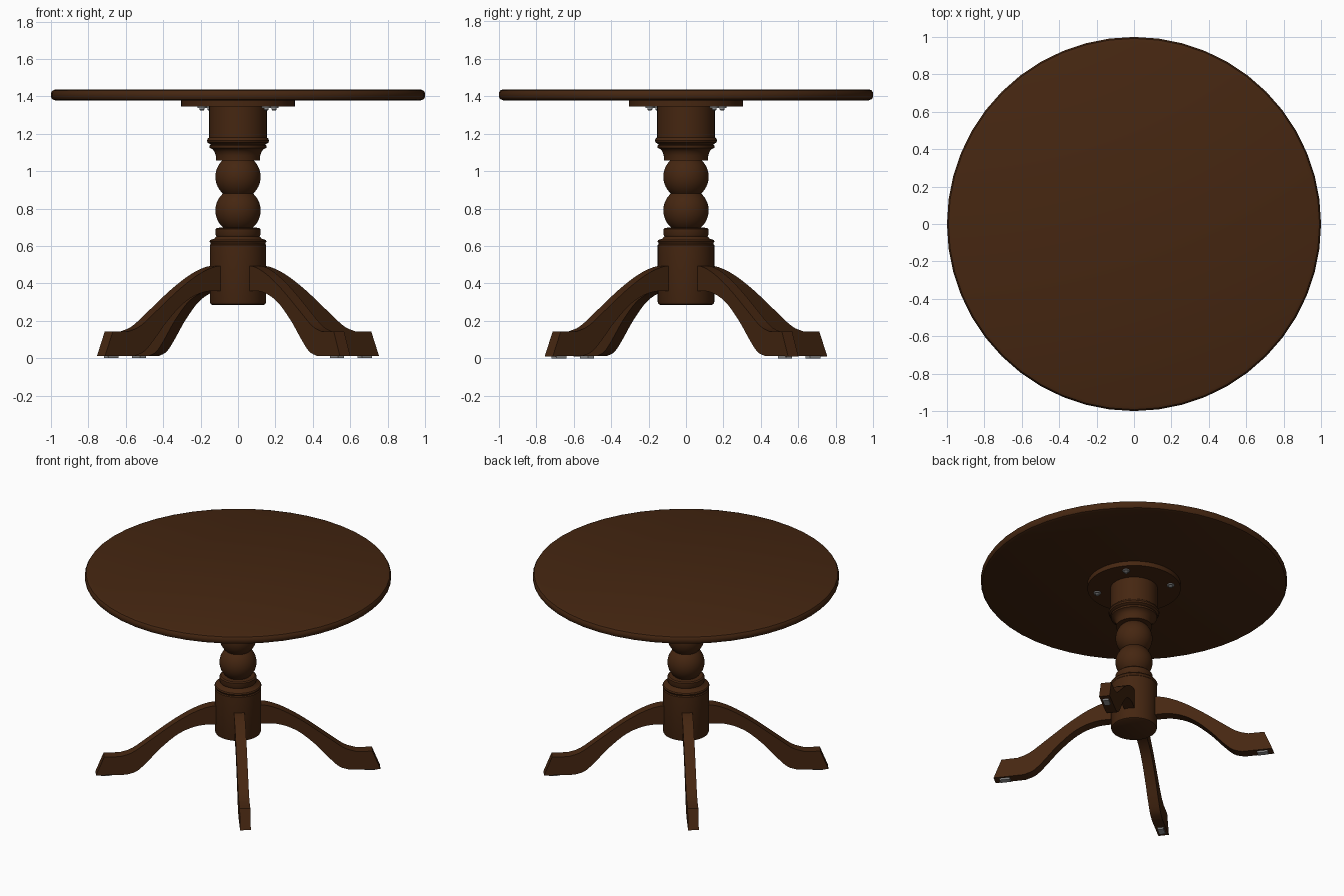
import bpy, bmesh, math
from mathutils import Matrix, Vector

if "Cube" in bpy.data.objects:
    bpy.data.objects.remove(bpy.data.objects["Cube"])


def material(name, rgb):
    m = bpy.data.materials.new(name)
    m.diffuse_color = (*rgb, 1)
    m.use_nodes = True
    m.node_tree.nodes["Principled BSDF"].inputs["Base Color"].default_value = m.diffuse_color
    return m


WOOD = material("dark_brown_wood", (0.060, 0.0195, 0.0055))
METAL = material("grey_metal", (0.30, 0.30, 0.30))


def finish(name, bm, mat, angle=35):
    bmesh.ops.recalc_face_normals(bm, faces=bm.faces)
    me = bpy.data.meshes.new(name)
    bm.to_mesh(me)
    bm.free()
    me.materials.append(mat)
    ob = bpy.data.objects.new(name, me)
    bpy.context.collection.objects.link(ob)
    bpy.ops.object.select_all(action='DESELECT')
    ob.select_set(True)
    bpy.context.view_layer.objects.active = ob
    bpy.ops.object.shade_smooth_by_angle(angle=math.radians(angle))
    return ob


def lathe(name, profile, mat, sides=48, loc=(0, 0, 0)):
    """Revolve a (radius, z) profile and cap both ends."""
    bm = bmesh.new()
    rings = []
    for r, z in profile:
        rings.append([bm.verts.new((loc[0] + r * math.cos(2 * math.pi * i / sides),
                                    loc[1] + r * math.sin(2 * math.pi * i / sides),
                                    loc[2] + z)) for i in range(sides)])
    for a, b in zip(rings, rings[1:]):
        for i in range(sides):
            j = (i + 1) % sides
            bm.faces.new((a[i], a[j], b[j], b[i]))
    bm.faces.new(rings[0][::-1])
    bm.faces.new(rings[-1])
    return finish(name, bm, mat)


def ball(zc, r, z0, z1, n=14):
    """Arc of a turned ball between two heights."""
    t0, t1 = math.asin((z0 - zc) / r), math.asin((z1 - zc) / r)
    return [(r * math.cos(t0 + (t1 - t0) * i / n), zc + r * math.sin(t0 + (t1 - t0) * i / n))
            for i in range(n + 1)]


# Round top with eased edge, and mounting plate below it
lathe("table_top", [(0.975, 1.378), (0.992, 1.384), (1.0, 1.396), (1.0, 1.418),
                    (0.992, 1.431), (0.975, 1.437)], WOOD)
lathe("mounting_plate", [(0.305, 1.345), (0.305, 1.379)], WOOD)

# Turned pedestal, in three parts
lathe("pedestal_base", [(0.138, 0.285), (0.147, 0.29), (0.151, 0.302), (0.151, 0.605),
                        (0.146, 0.611), (0.148, 0.618), (0.153, 0.624), (0.148, 0.632),
                        (0.125, 0.640), (0.116, 0.652), (0.120, 0.660), (0.120, 0.690),
                        (0.112, 0.697), (0.07, 0.699)], WOOD)
lathe("pedestal_balls", ball(0.79, 0.121, 0.69, 0.88) + ball(0.97, 0.121, 0.88, 1.065)[1:], WOOD)
lathe("pedestal_collar", [(0.118, 1.058), (0.119, 1.085), (0.126, 1.105), (0.138, 1.118),
                          (0.151, 1.124), (0.153, 1.136), (0.145, 1.143), (0.162, 1.152),
                          (0.166, 1.163), (0.162, 1.174), (0.154, 1.180), (0.154, 1.346)], WOOD)


def curve(points, steps=4):
    """Smooth a list of 2D points with a Catmull-Rom spline."""
    p = [Vector(q) for q in points]
    p = [2 * p[0] - p[1]] + p + [2 * p[-1] - p[-2]]
    out = []
    for i in range(1, len(p) - 2):
        a, b, c, d = p[i - 1:i + 3]
        for s in range(steps):
            t = s / steps
            out.append(0.5 * (2 * b + (c - a) * t + (2 * a - 5 * b + 4 * c - d) * t * t
                              + (3 * b - a - 3 * c + d) * t ** 3))
    return out + [p[-2]]


# Four curved legs with flared feet and metal glides
UPPER = [(0.10, 0.495), (0.19, 0.488), (0.30, 0.445), (0.43, 0.365),
         (0.577, 0.255), (0.69, 0.172), (0.77, 0.143)]
LOWER = [(0.73, 0.012), (0.665, 0.035), (0.60, 0.095), (0.50, 0.205),
         (0.38, 0.305), (0.25, 0.355), (0.10, 0.36)]
HALF = 0.035
for k in range(4):
    ang = math.radians(38 + 90 * k)
    rot = Matrix.Rotation(ang, 4, 'Z')
    outline = curve(UPPER) + [Vector((0.877, 0.142)), Vector((0.93, 0.011))] + curve(LOWER)
    bm = bmesh.new()
    face = bm.faces.new([bm.verts.new((q.x, -HALF, q.y)) for q in outline])
    ext = bmesh.ops.extrude_face_region(bm, geom=[face])
    new = [v for v in ext['geom'] if isinstance(v, bmesh.types.BMVert)]
    bmesh.ops.translate(bm, verts=new, vec=(0, 2 * HALF, 0))
    bmesh.ops.transform(bm, matrix=rot, verts=bm.verts)
    finish(f"leg_{k + 1}", bm, WOOD)

    bm = bmesh.new()
    bmesh.ops.create_cube(bm, size=1, matrix=rot @ Matrix.Translation((0.86, 0, 0.007))
                          @ Matrix.Diagonal((0.07, 0.04, 0.014, 1)))
    finish(f"foot_glide_{k + 1}", bm, METAL)

    # Plate screws with washers
    c = (0.245 * math.cos(ang), 0.245 * math.sin(ang), 0)
    lathe(f"plate_screw_{k + 1}", [(0.010, 1.325), (0.013, 1.329), (0.013, 1.337),
                                   (0.024, 1.338), (0.024, 1.346)], METAL, 12, c)
